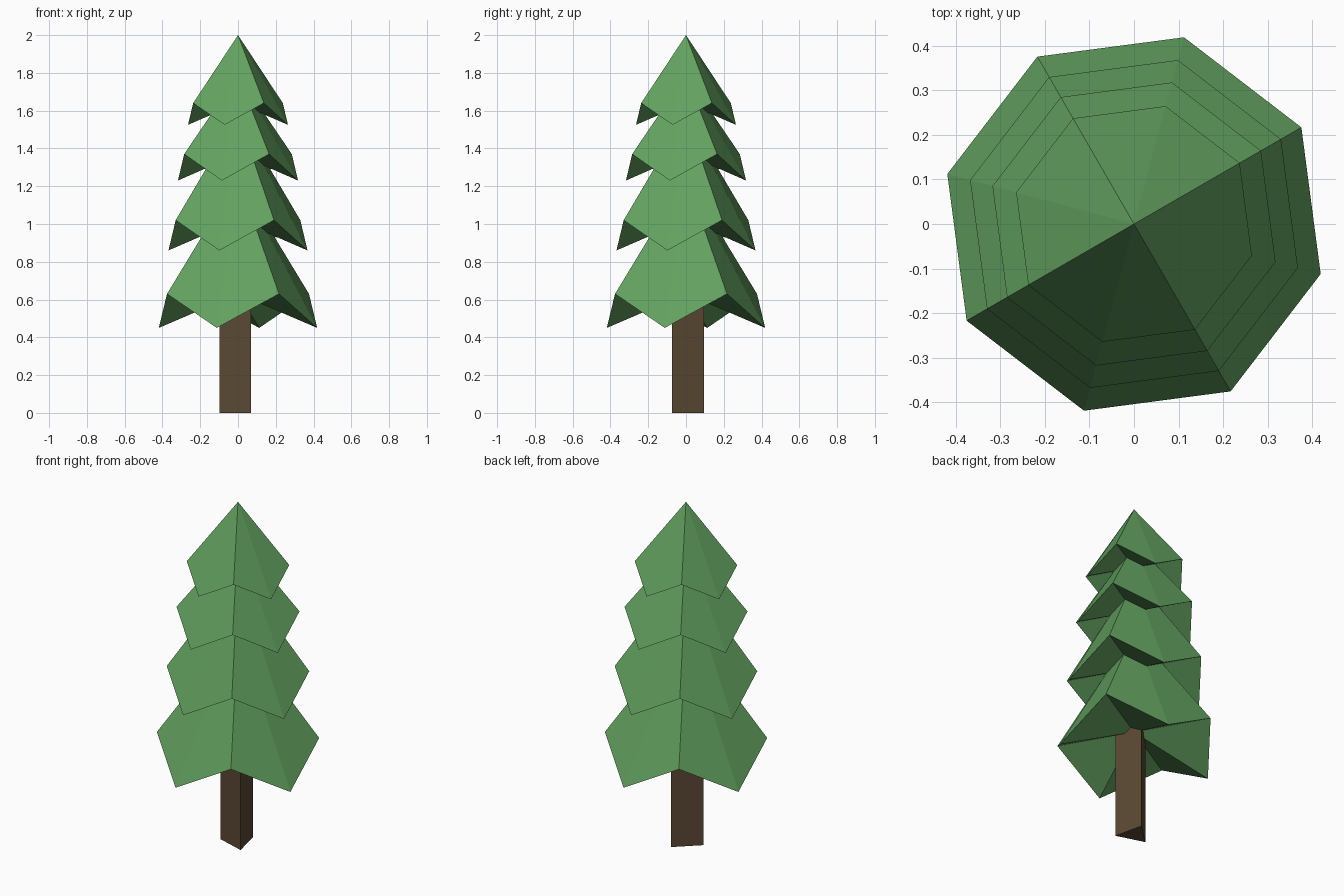
import bpy, bmesh, math

if "Cube" in bpy.data.objects:
    bpy.data.objects.remove(bpy.data.objects["Cube"])


def material(name, rgb):
    m = bpy.data.materials.new(name)
    m.diffuse_color = (*rgb, 1.0)
    m.use_nodes = True
    m.node_tree.nodes["Principled BSDF"].inputs["Base Color"].default_value = m.diffuse_color
    return m


def make_object(name, bm, mat):
    bmesh.ops.recalc_face_normals(bm, faces=bm.faces)
    mesh = bpy.data.meshes.new(name)
    bm.to_mesh(mesh)
    bm.free()
    mesh.materials.append(mat)
    ob = bpy.data.objects.new(name, mesh)
    bpy.context.collection.objects.link(ob)
    return ob


def polar(r, degrees, z):
    a = math.radians(degrees)
    return (r * math.cos(a), r * math.sin(a), z)


green = material("needle green", (0.122, 0.352, 0.114))
brown = material("bark brown", (0.102, 0.067, 0.033))


def foliage_tier(name, radius, low, high, apex):
    """Eight-sided cone with a zigzag hem: ridges end high, faces droop low."""
    bm = bmesh.new()
    top = bm.verts.new((0, 0, apex))
    under = bm.verts.new((0, 0, high))
    rim = [bm.verts.new(polar(radius, 30 + 45 * i, low if i % 2 else high))
           for i in range(8)]
    for i in range(8):
        a, b = rim[i], rim[(i + 1) % 8]
        bm.faces.new((top, a, b))
        bm.faces.new((under, b, a))
    return make_object(name, bm, green)


# Foliage: radius, hem low point, hem high point, apex
tiers = [
    (0.434, 0.45, 0.63, 1.25),
    (0.381, 0.86, 1.02, 1.58),
    (0.329, 1.23, 1.37, 1.79),
    (0.274, 1.525, 1.64, 2.00),
]
for n, t in enumerate(tiers, 1):
    foliage_tier(f"foliage_tier_{n}", *t)

# Trunk: three-sided prism
bm = bmesh.new()
base = bm.faces.new([bm.verts.new(polar(0.1, 193 + 120 * i, 0)) for i in range(3)])
ext = bmesh.ops.extrude_face_region(bm, geom=[base], use_keep_orig=True)
for v in ext["geom"]:
    if isinstance(v, bmesh.types.BMVert):
        v.co.z = 0.64
make_object("trunk", bm, brown)
